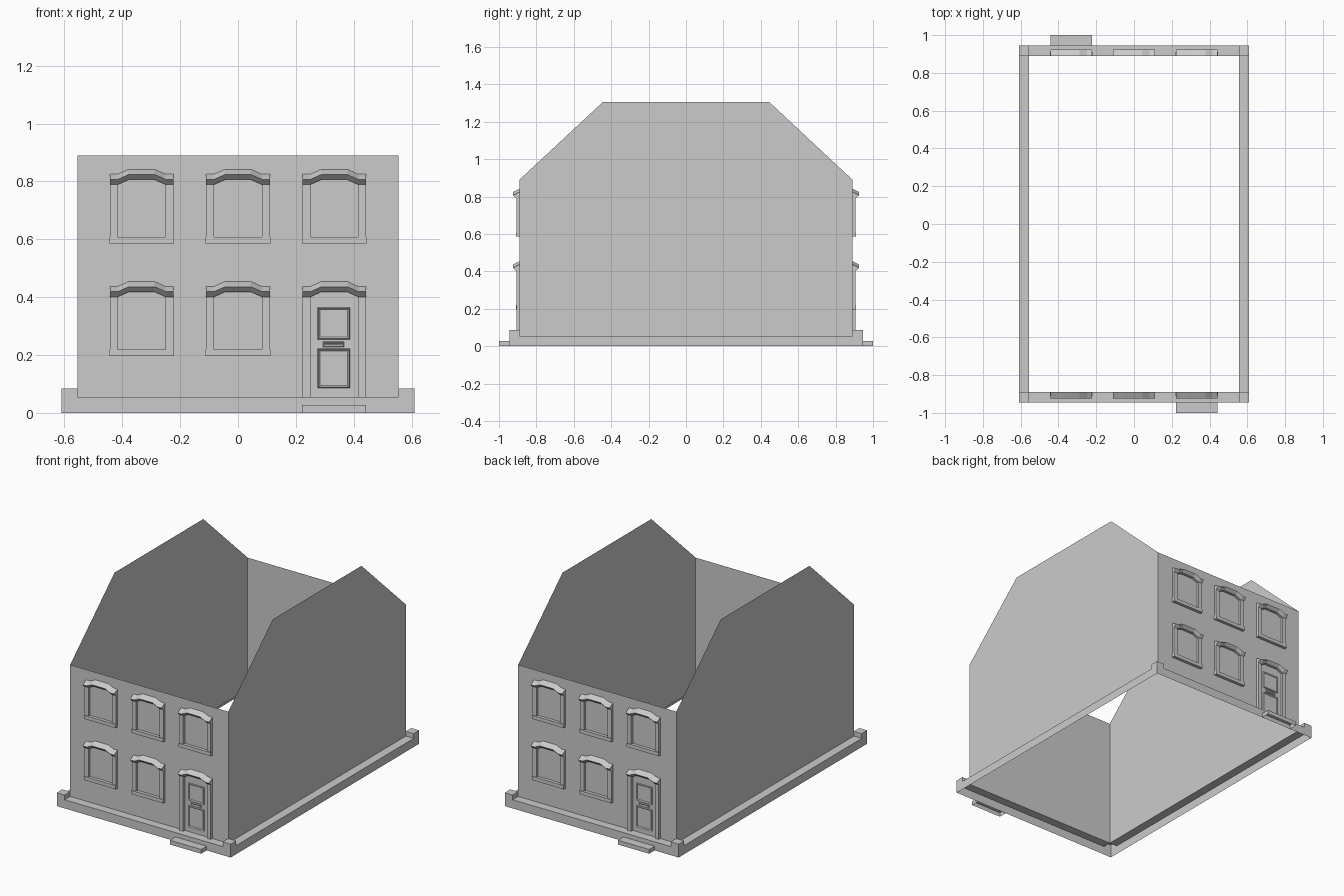
import bpy, math

if "Cube" in bpy.data.objects:
    bpy.data.objects.remove(bpy.data.objects["Cube"])

WX, WY = 0.555, 0.89        # wall planes
BX, BY = 0.61, 0.945        # plinth outer edge
LEDGE, CORNER = 0.055, 0.085
parts = []


def mesh(name, verts, faces):
    me = bpy.data.meshes.new(name)
    me.from_pydata(verts, [], faces)
    me.update()
    ob = bpy.data.objects.new(name, me)
    bpy.context.collection.objects.link(ob)
    parts.append(ob)
    return ob


def box(name, x, y, z, skip=""):
    # Box from (min, max) ranges; skipped sides are left open
    v = [(a, b, c) for c in z for b in y for a in x]
    sides = {"d": (0, 2, 3, 1), "u": (4, 5, 7, 6), "f": (0, 1, 5, 4),
             "b": (2, 6, 7, 3), "l": (0, 4, 6, 2), "r": (1, 3, 7, 5)}
    return mesh(name, v, [f for k, f in sides.items() if k not in skip])


def hood(cx, top):
    # Angular arched hood: wedge section swept along a stepped path
    path = [(-0.11, -0.017), (-0.083, -0.017), (-0.045, 0),
            (0.045, 0), (0.083, -0.017), (0.11, -0.017)]
    section = [(0, 0), (-0.035, -0.018), (-0.016, -0.036), (0, -0.036)]
    v = [(cx + px, -WY + sy, top + pz + sz) for px, pz in path for sy, sz in section]
    f = [(4 * i + j, 4 * i + j + 1, 4 * i + j + 5, 4 * i + j + 4)
         for i in range(len(path) - 1) for j in range(3)]
    mesh("window_hood", v, f + [(3, 2, 1, 0), (20, 21, 22, 23)])


def jambs(cx, z0, z1):
    for s in (-1, 1):
        xs = sorted((cx + s * 0.11, cx + s * 0.083))
        box("jamb", xs, (-WY - 0.016, -WY), (z0, z1), "bd")


def molding(name, cx, hw, z0, z1):
    # Thin raised frame lofted through three rectangles
    v, f = [], []
    for inset, d in ((0, 0), (0.003, 0.005), (0.008, 0)):
        a, lo, hi = hw - inset, z0 + inset, z1 - inset
        v += [(cx - a, -WY - d, lo), (cx + a, -WY - d, lo),
              (cx + a, -WY - d, hi), (cx - a, -WY - d, hi)]
    for r in (0, 4):
        for i in range(4):
            j = (i + 1) % 4
            f.append((r + i, r + j, r + 4 + j, r + 4 + i))
    mesh(name, v, f)


# Thin wall sheets
mesh("long_wall", [(-WX, -WY, LEDGE), (WX, -WY, LEDGE), (WX, -WY, 0.89), (-WX, -WY, 0.89)],
     [(0, 1, 2, 3)])
gable = [(-WY, LEDGE), (WY, LEDGE), (WY, 0.89), (0.445, 1.305), (-0.445, 1.305), (-WY, 0.89)]
mesh("gable_wall", [(WX, y, z) for y, z in gable], [range(6)])

# Hollow plinth with raised corner blocks
box("front_plinth", (-WX, WX), (-BY, -WY), (0, LEDGE), "dblr")
box("side_plinth", (WX, BX), (-WY, WY), (0, LEDGE), "dlfb")
for s in (-1, 1):
    xs = sorted((s * WX, s * BX))
    box("corner_block", xs, (-BY, -WY), (0, CORNER), "db" + ("l" if s > 0 else "r"))
    inner = box("corner_block_inside", xs, (-BY, -WY), (LEDGE, CORNER),
                "duf" + ("r" if s > 0 else "l"))

# Windows and the door bay
for cx in (-0.333, 0, 0.333):
    for top in (0.842, 0.454):
        hood(cx, top)
        if cx > 0 and top < 0.5:
            jambs(cx, LEDGE, top - 0.045)
        else:
            jambs(cx, top - 0.236, top - 0.045)
            box("window_sill", (cx - 0.112, cx + 0.112), (-WY - 0.02, -WY),
                (top - 0.257, top - 0.234), "b")

# Door panels, letter slot and step
molding("door_upper_panel", 0.331, 0.056, 0.254, 0.365)
molding("door_letter_slot", 0.33, 0.037, 0.227, 0.247)
molding("door_lower_panel", 0.331, 0.056, 0.086, 0.222)
box("door_step", (0.222, 0.442), (-1.0, -BY), (0, 0.027), "db")

# The other half is the same, turned half way round
for ob in list(parts):
    twin = ob.copy()
    twin.name = "rear_" + ob.name
    twin.rotation_euler.z = math.pi
    bpy.context.collection.objects.link(twin)
